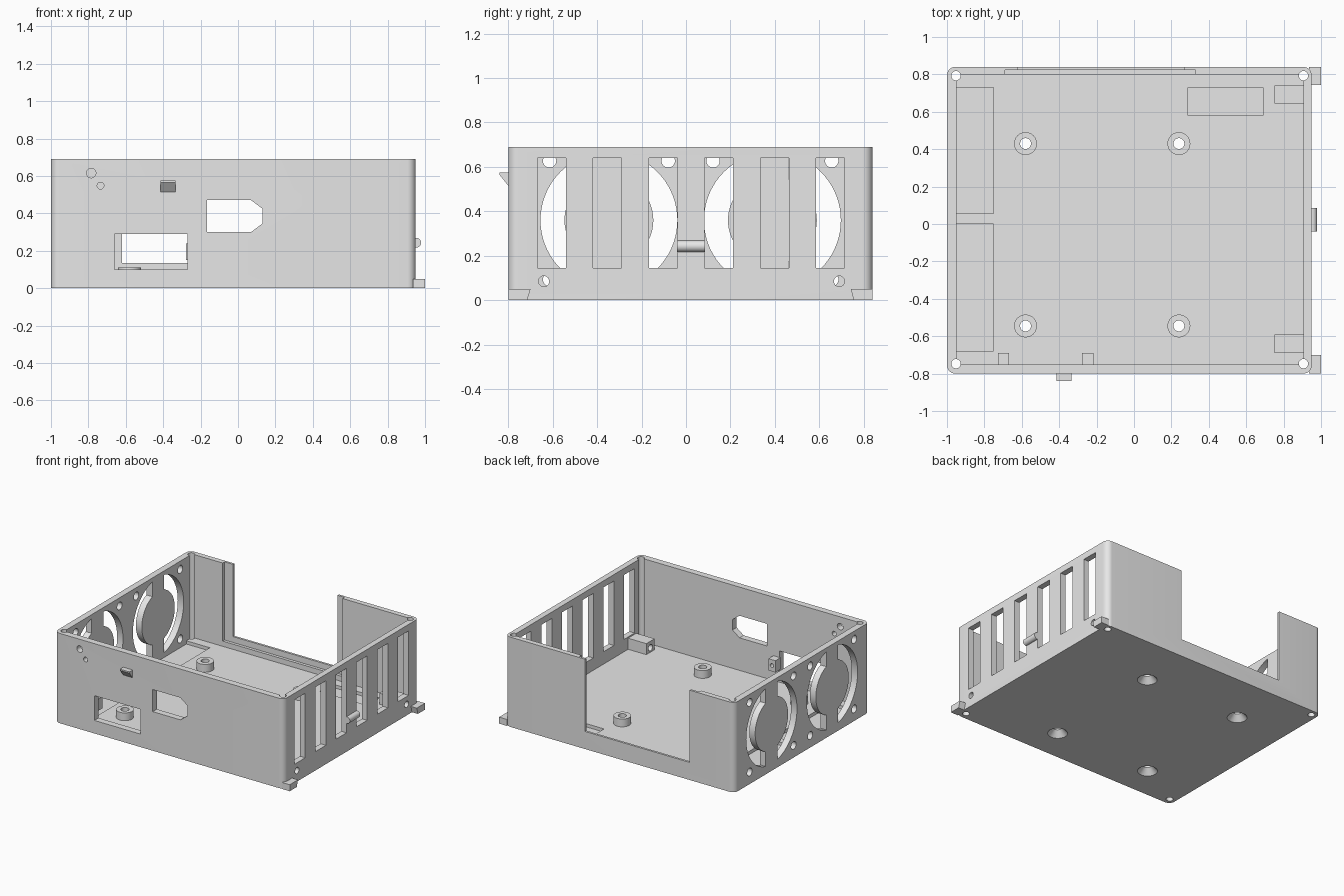
import bpy, bmesh
from math import sin, cos, pi

if "Cube" in bpy.data.objects:
    bpy.data.objects.remove(bpy.data.objects["Cube"], do_unlink=True)

grey = bpy.data.materials.new("light_grey_plastic")
grey.use_nodes = True
grey.diffuse_color = (0.8, 0.8, 0.8, 1)
grey.node_tree.nodes["Principled BSDF"].inputs["Base Color"].default_value = (0.8, 0.8, 0.8, 1)

PLACE = {
    "x": lambda u, v, t: (t, u, v),
    "y": lambda u, v, t: (u, t, v),
    "z": lambda u, v, t: (u, v, t),
}


def loft(name, axis, start, start_at, end, end_at):
    """Solid between two matching outlines placed along an axis."""
    bm = bmesh.new()
    a = [bm.verts.new(PLACE[axis](u, v, start_at)) for u, v in start]
    b = [bm.verts.new(PLACE[axis](u, v, end_at)) for u, v in end]
    bm.faces.new(a)
    bm.faces.new(b)
    for i in range(len(a)):
        j = (i + 1) % len(a)
        bm.faces.new((a[i], a[j], b[j], b[i]))
    bmesh.ops.recalc_face_normals(bm, faces=bm.faces)
    mesh = bpy.data.meshes.new(name)
    bm.to_mesh(mesh)
    bm.free()
    mesh.materials.append(grey)
    obj = bpy.data.objects.new(name, mesh)
    bpy.context.collection.objects.link(obj)
    return obj


def prism(name, axis, outline, lo, hi):
    return loft(name, axis, outline, lo, outline, hi)


def rect(u0, u1, v0, v1):
    return [(u0, v0), (u1, v0), (u1, v1), (u0, v1)]


def circle(u, v, r, n=48):
    return [(u + r * cos(2 * pi * i / n), v + r * sin(2 * pi * i / n)) for i in range(n)]


def rounded_rect(u0, u1, v0, v1, r, steps=8):
    corners = [(u1 - r, v1 - r), (u0 + r, v1 - r), (u0 + r, v0 + r), (u1 - r, v0 + r)]
    return [(u + r * cos((k + i / steps) * pi / 2), v + r * sin((k + i / steps) * pi / 2))
            for k, (u, v) in enumerate(corners) for i in range(steps + 1)]


def cut(target, cutter):
    """Subtract the cutter for good, then discard it."""
    mod = target.modifiers.new("cut", "BOOLEAN")
    mod.operation = "DIFFERENCE"
    mod.solver = "EXACT"
    mod.object = cutter
    bpy.context.view_layer.objects.active = target
    bpy.ops.object.modifier_apply(modifier=mod.name)
    bpy.data.objects.remove(cutter, do_unlink=True)


def hole(target, axis, outline, lo, hi):
    cut(target, prism("cutter", axis, outline, lo, hi))


LEFT, RIGHT, FRONT, BACK, TOP = -1.0, 0.95, -0.80, 0.84, 0.69
FLOOR = 0.05
parts = []

# Open tray with rounded vertical corners
case = prism("case", "z", rounded_rect(LEFT, RIGHT, FRONT, BACK, 0.045), 0, TOP)
parts.append(case)
hole(case, "z", rect(-0.95, 0.905, -0.75, 0.80), FLOOR, 1)

# Shallow pockets in the floor: two fans and one side pocket
for pocket in (rect(-0.95, -0.75, -0.68, 0.0), rect(-0.95, -0.75, 0.055, 0.73),
               rect(0.29, 0.69, 0.58, 0.73)):
    hole(case, "z", pocket, 0.025, 0.1)

# Back opening with a wider inner groove for a sliding panel
hole(case, "y", rect(-0.62, 0.27, 0.135, 1), 0.78, 0.9)
hole(case, "y", rect(-0.69, 0.33, 0.09, 1), 0.78, 0.823)

# Front openings: window, socket and two indicator holes
hole(case, "y", rect(-0.66, -0.27, 0.10, 0.29), -0.9, -0.72)
socket = [(-0.165, 0.30), (0.07, 0.30), (0.13, 0.345), (0.13, 0.425), (0.07, 0.47), (-0.165, 0.47)]
hole(case, "y", socket, -0.9, -0.72)
hole(case, "y", circle(-0.785, 0.615, 0.025), -0.9, -0.72)
hole(case, "y", circle(-0.735, 0.548, 0.018), -0.9, -0.72)

# Fan grilles: round openings keeping a hub and an upright bar
for y in (-0.347, 0.389):
    opening = prism("cutter", "x", circle(y, 0.36, 0.308, 72), -1.1, -0.93)
    hole(opening, "x", circle(y, 0.36, 0.2, 64), -1.2, -0.8)
    hole(opening, "x", rect(y - 0.072, y + 0.072, 0, 0.8), -1.2, -0.8)
    cut(case, opening)
    for dy in (-0.267, 0.267):
        for dz in (-0.267, 0.267):
            hole(case, "x", circle(y + dy, 0.36 + dz, 0.03, 32), -1.1, -0.93)

# Vent slots in the other side
for i in range(6):
    y = -0.605 + i * 0.251
    hole(case, "x", rect(y - 0.064, y + 0.064, 0.145, 0.64), 0.88, 1.1)

# Screw channels down the four corners
for x in (-0.952, 0.906):
    for y in (-0.747, 0.793):
        hole(case, "z", circle(x, y, 0.025, 32), -0.1, 0.8)

# Board standoffs with countersunk holes from below
for x in (-0.58, 0.24):
    for y in (-0.545, 0.43):
        standoff = prism("standoff", "z", circle(x, y, 0.061), FLOOR, 0.11)
        hole(standoff, "z", circle(x, y, 0.029), 0, 0.2)
        hole(case, "z", circle(x, y, 0.029), -0.1, 0.2)
        cut(case, loft("cutter", "z", circle(x, y, 0.079), -0.01, circle(x, y, 0.029), 0.045))
        parts.append(standoff)

# Screw blocks on the floor beside the vented wall
for y, low, high in ((-0.64, -0.69, -0.59), (0.69, 0.645, 0.74)):
    block = prism("side_screw_block", "x", rect(low, high, FLOOR, 0.135), 0.75, 0.906)
    hole(block, "x", circle(y, 0.085, 0.024, 32), 0.7, 1)
    hole(case, "x", circle(y, 0.085, 0.024, 32), 0.88, 1.1)
    parts.append(block)

# Screw blocks either side of the front window
for x in (-0.698, -0.247):
    block = prism("window_screw_block", "y", rect(x - 0.03, x + 0.03, 0.15, 0.24), -0.751, -0.69)
    hole(block, "y", circle(x, 0.195, 0.015, 24), -0.74, -0.6)
    parts.append(block)

# Front hook, side catch bar and corner feet
hook = [(-0.79, 0.575), (-0.84, 0.575), (-0.84, 0.565), (-0.80, 0.515), (-0.79, 0.515)]
parts.append(prism("front_hook", "x", hook, -0.415, -0.335))
parts.append(prism("side_catch", "y", circle(0.953, 0.243, 0.026), -0.04, 0.085))
front_foot = [(-0.80, 0), (-0.715, 0), (-0.70, FLOOR), (-0.80, FLOOR)]
back_foot = [(0.755, 0), (0.84, 0), (0.84, FLOOR), (0.742, FLOOR)]
parts.append(prism("front_foot", "x", front_foot, 0.935, 1.0))
parts.append(prism("back_foot", "x", back_foot, 0.935, 1.0))

# Smooth round surfaces, keep edges sharp
for obj in bpy.context.view_layer.objects:
    obj.select_set(obj in parts)
bpy.context.view_layer.objects.active = case
bpy.ops.object.shade_smooth_by_angle(angle=0.5)
